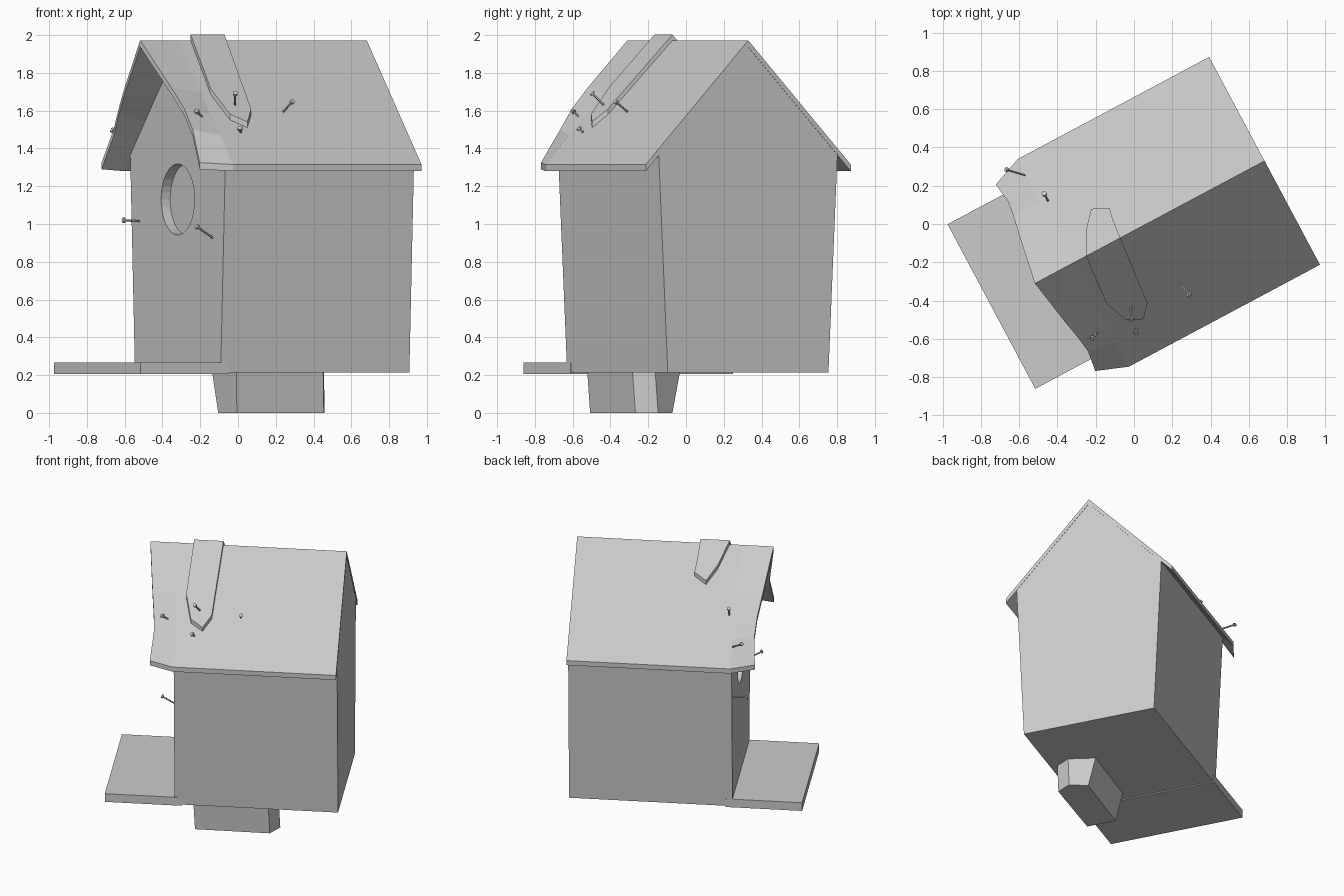
import bpy, bmesh, math
from mathutils import Vector, Matrix

if "Cube" in bpy.data.objects:
    bpy.data.objects.remove(bpy.data.objects["Cube"])

# Local frame: u runs front to back along the ridge, v across it, turned about z
TURN = Matrix.Rotation(math.radians(28.07), 4, 'Z') @ Matrix.Translation((0, -0.03, 0))
RIDGE, EAVE, HALF = 1.972, 1.315, 0.615
BACK, CREASE = 0.755, -0.375


def roof_z(v):
    return RIDGE - (RIDGE - EAVE) * abs(v) / HALF


def finish(name, bm, world=False):
    bmesh.ops.recalc_face_normals(bm, faces=bm.faces)
    if not world:
        bm.transform(TURN)
    me = bpy.data.meshes.new(name)
    bm.to_mesh(me)
    bm.free()
    ob = bpy.data.objects.new(name, me)
    bpy.context.collection.objects.link(ob)
    return ob


def loft(name, a, b):
    """Solid between two matching outlines."""
    bm = bmesh.new()
    va = [bm.verts.new(p) for p in a]
    vb = [bm.verts.new(p) for p in b]
    bm.faces.new(va)
    bm.faces.new(vb)
    n = len(a)
    for i in range(n):
        j = (i + 1) % n
        bm.faces.new((va[i], va[j], vb[j], vb[i]))
    return finish(name, bm)


def slab(name, rows, drop):
    """Grid of top points, closed into a sheet of vertical thickness."""
    bm = bmesh.new()
    grid = [[bm.verts.new(p) for p in r] for r in rows]
    for r0, r1 in zip(grid, grid[1:]):
        for i in range(len(r0) - 1):
            bm.faces.new((r0[i], r0[i + 1], r1[i + 1], r1[i]))
    ext = bmesh.ops.extrude_face_region(bm, geom=bm.faces[:], use_keep_orig=True)
    for e in ext['geom']:
        if isinstance(e, bmesh.types.BMVert):
            e.co.z -= drop
    return finish(name, bm)


# House body and front wall share one gable outline
gable = [(-0.482, 0.213), (0.482, 0.213), (0.537, 1.385), (0, 1.955), (-0.537, 1.385)]


def gable_block(name, u0, u1):
    return loft(name, [(u0, v, z) for v, z in gable], [(u1, v, z) for v, z in gable])


gable_block("house_body", -0.323, BACK)
front = gable_block("front_wall", -0.377, -0.323)

# Round entrance hole through the front wall
bm = bmesh.new()
bmesh.ops.create_cone(bm, cap_ends=True, segments=32, radius1=0.188, radius2=0.188, depth=0.3,
                      matrix=Matrix.Translation((-0.35, 0, 1.13)) @ Matrix.Rotation(math.pi / 2, 4, 'Y'))
cutter = finish("hole_cutter", bm)
cutter.hide_render = True
cutter.hide_set(True)
mod = front.modifiers.new("hole", 'BOOLEAN')
mod.operation, mod.solver, mod.object = 'DIFFERENCE', 'EXACT', cutter

# Landing shelf
sq = [(-0.86, -0.487), (-0.33, -0.487), (-0.33, 0.487), (-0.86, 0.487)]
loft("landing_shelf", [(u, v, 0.206) for u, v in sq], [(u, v, 0.268) for u, v in sq])

# Roof with curled front edge: (front u, front v, front z, straight v)
half = [(-0.603, 0, RIDGE, 0), (-0.557, 0.26, 1.725, 0.26), (-0.535, 0.37, 1.61, 0.37),
        (-0.525, 0.445, 1.50, 0.47), (-0.54, 0.552, 1.325, HALF)]
rows = []
for side, part in ((-1, half[:0:-1]), (1, half)):
    for u, v, z, w in part:
        rows.append([(u, side * v, z), (CREASE, side * w, roof_z(w)), (BACK + 0.002, side * w, roof_z(w))])
slab("roof", rows, 0.035)

# Repair plank folded over the ridge: (v left, u left, v right, u right)
pairs = [((-0.275, -0.393), (-0.19, -0.432)), ((-0.322, -0.267), (-0.133, -0.368)),
         ((-0.30, 0.0), (-0.097, 0.0)), ((-0.232, 0.124), (-0.088, 0.09)),
         ((-0.16, 0.205), (-0.075, 0.165))]
slab("ridge_plank", [[(u, v, roof_z(v) + 0.03) for u, v in p] for p in pairs], 0.04)

# Tapered post stub under the floor
foot = [(-0.244, -0.415), (0.275, -0.42), (0.335, -0.316), (0.275, -0.198), (-0.244, -0.205)]
loft("post_stub", [(u, v, 0) for u, v in foot],
     [(u - 0.01, v + (0.05 if v > -0.3 else -0.012), 0.216) for u, v in foot])

# Nails: head point, tail point
nails = [((-0.015, -0.50, 1.695), (-0.015, -0.435, 1.63)), ((0.29, -0.375, 1.65), (0.24, -0.31, 1.595)),
         ((-0.22, -0.60, 1.60), (-0.185, -0.56, 1.56)), ((0.01, -0.57, 1.51), (0.015, -0.545, 1.485)),
         ((-0.67, 0.285, 1.50), (-0.57, 0.255, 1.44)), ((-0.47, 0.16, 1.67), (-0.44, 0.105, 1.57)),
         ((-0.61, 0.13, 1.02), (-0.51, 0.18, 1.015)), ((-0.22, -0.60, 0.988), (-0.13, -0.545, 0.925))]
for i, (h, t) in enumerate(nails):
    h, t = Vector(h), Vector(t)
    d = t - h
    rot = d.to_track_quat('Z', 'Y').to_matrix().to_4x4()
    bm = bmesh.new()
    for r, length in ((0.006, d.length), (0.014, 0.012)):
        bmesh.ops.create_cone(bm, cap_ends=True, segments=6, radius1=r, radius2=r, depth=length,
                              matrix=Matrix.Translation(h + d.normalized() * length / 2) @ rot)
    finish(f"nail_{i + 1}", bm, world=True)
